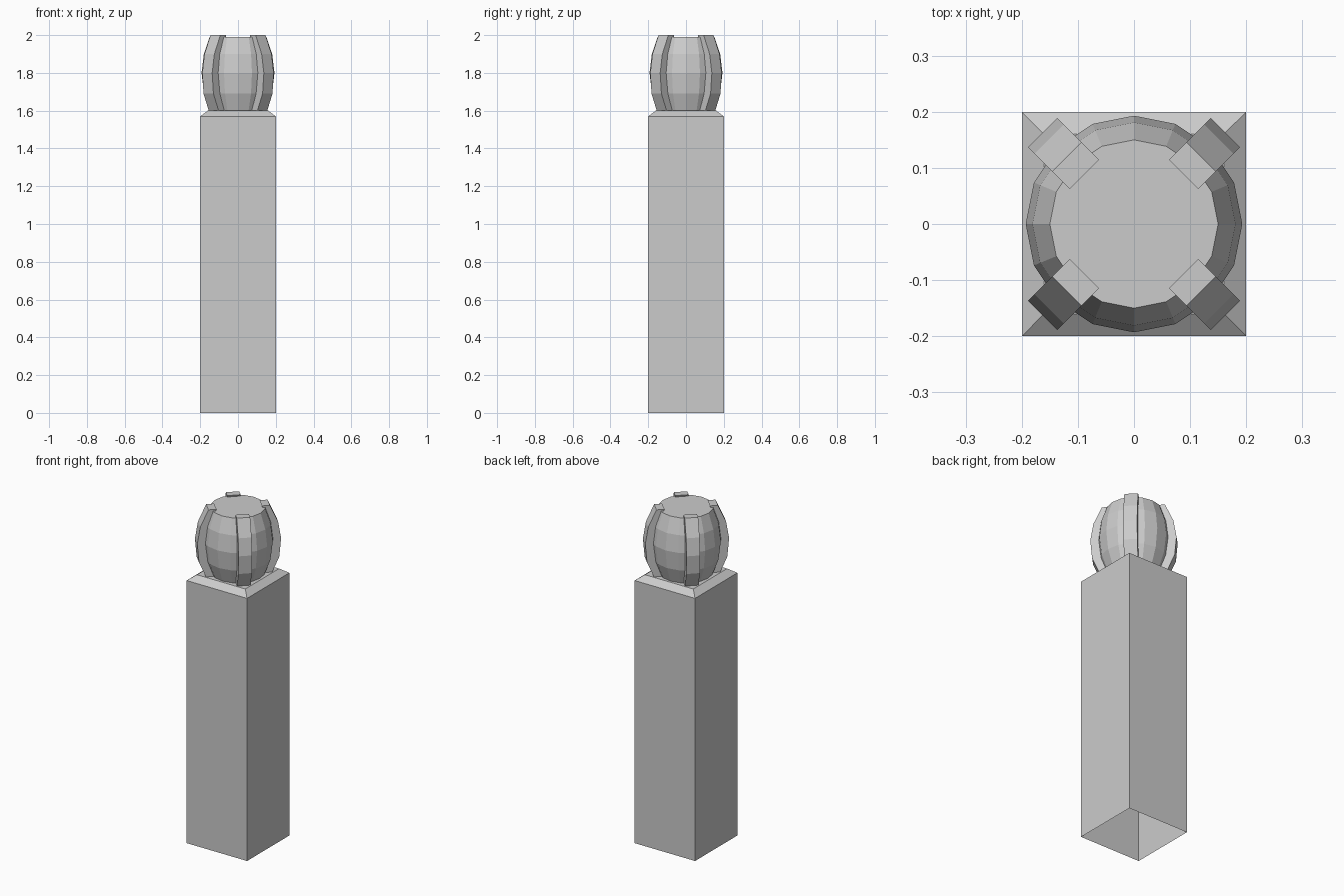
import bpy
import math
from mathutils import Matrix, Vector

if "Cube" in bpy.data.objects:
    bpy.data.objects.remove(bpy.data.objects["Cube"])


def make_object(name, verts, faces):
    mesh = bpy.data.meshes.new(name)
    mesh.from_pydata(verts, [], faces)
    mesh.update()
    obj = bpy.data.objects.new(name, mesh)
    bpy.context.collection.objects.link(obj)
    return obj


def loft(name, rings, cap_bottom=False, cap_top=True):
    """Skin a stack of equal-length rings, optionally capping the ends."""
    n = len(rings[0])
    verts = [p for ring in rings for p in ring]
    faces = []
    for k in range(len(rings) - 1):
        for i in range(n):
            j = (i + 1) % n
            faces.append((k * n + i, k * n + j, (k + 1) * n + j, (k + 1) * n + i))
    if cap_bottom:
        faces.append(tuple(reversed(range(n))))
    if cap_top:
        faces.append(tuple(range((len(rings) - 1) * n, len(rings) * n)))
    return make_object(name, verts, faces)


def square(h, z):
    return [(-h, -h, z), (h, -h, z), (h, h, z), (-h, h, z)]


def circle(r, z, n=16):
    return [(r * math.cos(2 * math.pi * i / n), r * math.sin(2 * math.pi * i / n), z)
            for i in range(n)]


# Square post, open underneath, with a chamfered top
loft("post", [square(0.2, 0), square(0.2, 1.57), square(0.16, 1.60)])

# Sixteen-sided barrel-shaped finial
bulb_profile = [(0.145, 1.595), (0.18, 1.69), (0.193, 1.80), (0.181, 1.90), (0.15, 1.99)]
loft("finial_bulb", [circle(r, z) for r, z in bulb_profile], cap_bottom=True)

# Four curved ribs hugging the bulb on the diagonals: inner radius, outer radius, height
rib_profile = [(0.125, 0.178, 1.59), (0.16, 0.221, 1.69), (0.17, 0.2305, 1.80),
               (0.16, 0.214, 1.90), (0.125, 0.169, 2.00)]
half_width = 0.037
for q in range(4):
    turn = Matrix.Rotation(math.radians(45 + 90 * q), 3, 'Z')
    rings = []
    for r_in, r_out, z in rib_profile:
        corners = [(r_in, -half_width, z), (r_out, -half_width, z),
                   (r_out, half_width, z), (r_in, half_width, z)]
        rings.append([turn @ Vector(c) for c in corners])
    loft(f"finial_rib_{q + 1}", rings, cap_bottom=True)
